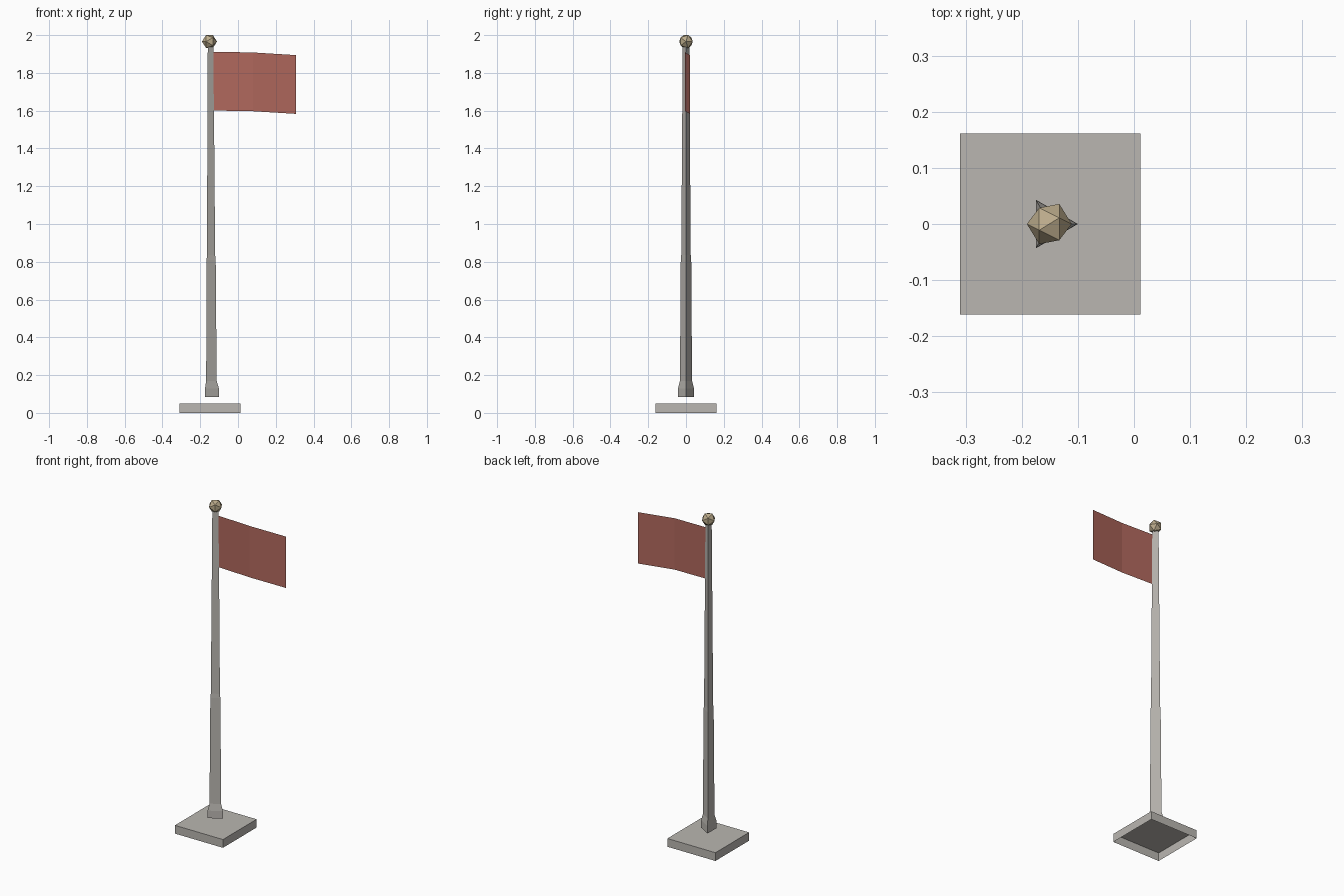
import bpy, bmesh
from math import cos, sin, tau
from mathutils import Matrix

cube = bpy.data.objects.get("Cube")
if cube:
    bpy.data.objects.remove(cube, do_unlink=True)

POLE_X = -0.15


def material(name, r, g, b):
    mat = bpy.data.materials.new(name)
    mat.use_nodes = True
    mat.diffuse_color = (r, g, b, 1)
    node = next(n for n in mat.node_tree.nodes if n.type == 'BSDF_PRINCIPLED')
    node.inputs["Base Color"].default_value = (r, g, b, 1)
    return mat


def finish(bm, name, mat):
    mesh = bpy.data.meshes.new(name)
    bm.to_mesh(mesh)
    bm.free()
    mesh.materials.append(mat)
    obj = bpy.data.objects.new(name, mesh)
    bpy.context.collection.objects.link(obj)
    return obj


grey = material("warm_grey", 0.49, 0.47, 0.44)
brass = material("dull_brass", 0.50, 0.41, 0.26)
red = material("faded_red", 0.44, 0.14, 0.11)

# Base slab, hollow underneath
bm = bmesh.new()
bmesh.ops.create_cube(bm, size=1)
bm.normal_update()
bmesh.ops.delete(bm, geom=[f for f in bm.faces if f.normal.z < -0.5], context='FACES')
bmesh.ops.transform(bm, verts=bm.verts, matrix=Matrix.Translation((POLE_X + 0.001, 0, 0.025))
                    @ Matrix.Diagonal((0.322, 0.322, 0.05, 1)))
finish(bm, "base", grey)

# Three-sided tapering pole: (height, radius) profile
profile = [(0.085, 0.050), (0.13, 0.049), (0.17, 0.037), (0.81, 0.032),
           (0.835, 0.029), (1.945, 0.020)]
bm = bmesh.new()
rings = [[bm.verts.new((POLE_X + r * cos(i * tau / 3), r * sin(i * tau / 3), z))
          for i in range(3)] for z, r in profile]
for low, high in zip(rings, rings[1:]):
    for i in range(3):
        j = (i + 1) % 3
        bm.faces.new((low[i], low[j], high[j], high[i]))
bm.faces.new(rings[0][::-1])
bm.faces.new(rings[-1])
finish(bm, "pole", grey)

# Faceted finial, lying on its side
bm = bmesh.new()
bmesh.ops.create_icosphere(bm, subdivisions=1, radius=0.04)
on_side = Matrix(((0, 0, 1), (1, 0, 0), (0, 1, 0))).to_4x4()
bmesh.ops.transform(bm, verts=bm.verts,
                    matrix=Matrix.Translation((POLE_X - 0.001, 0, 1.966)) @ on_side)
finish(bm, "finial", brass)

# Flag sheet with a gentle fold: (x, y, top height)
folds = [(-0.14, 0, 1.912), (0.08, -0.005, 1.908), (0.308, 0.021, 1.894)]
bm = bmesh.new()
columns = [[bm.verts.new((x, y, z - drop)) for drop in (0.311, 0)] for x, y, z in folds]
for a, b in zip(columns, columns[1:]):
    bm.faces.new((a[0], b[0], b[1], a[1]))
finish(bm, "flag", red)
